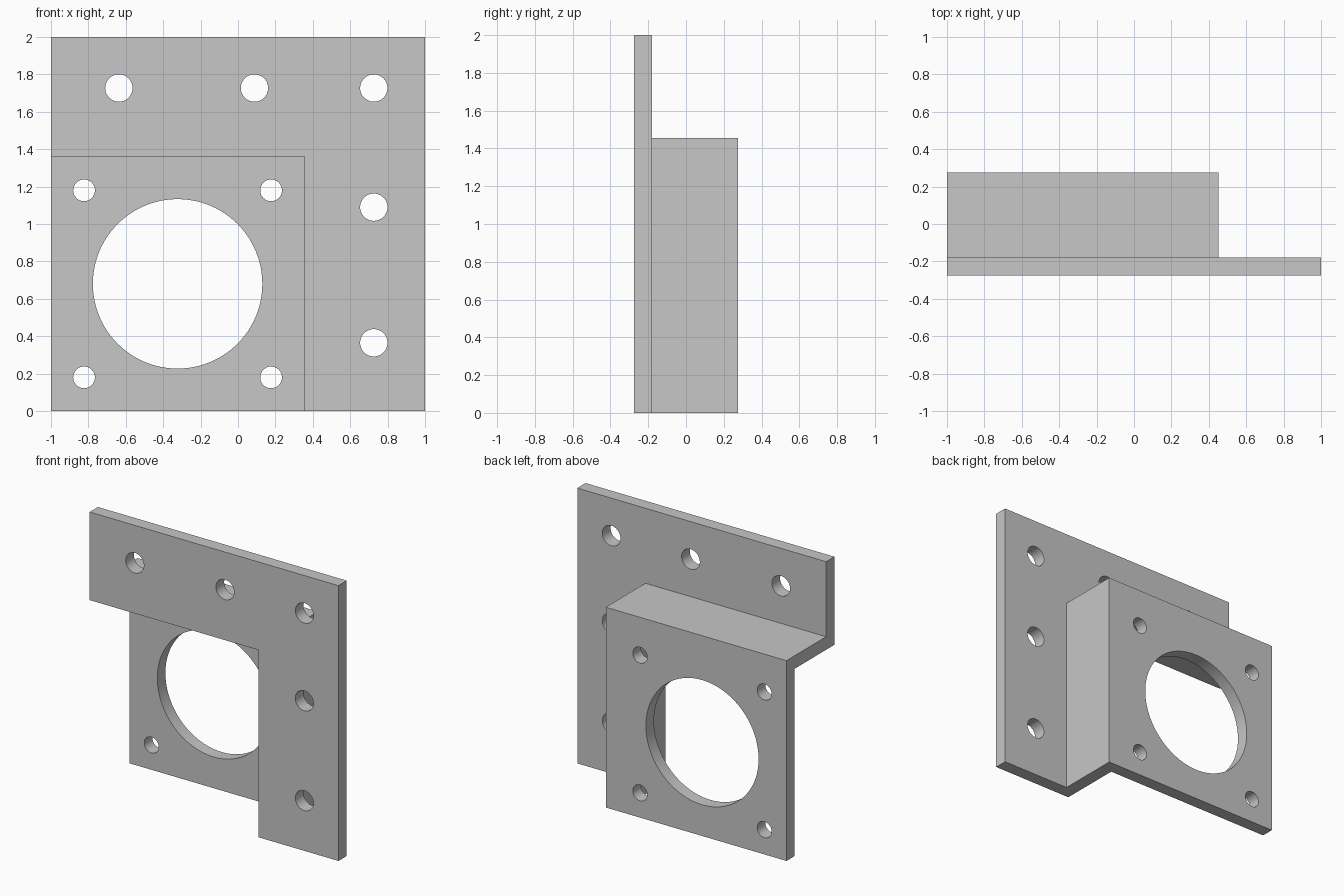
import bpy
import math

default = bpy.data.objects.get("Cube")
if default:
    bpy.data.objects.remove(default, do_unlink=True)

grey = bpy.data.materials.new("light grey")
grey.use_nodes = True
colour = (0.57, 0.57, 0.57, 1)
grey.diffuse_color = colour
grey.node_tree.nodes["Principled BSDF"].inputs["Base Color"].default_value = colour


def box(name, low, high):
    centre = [(a + b) / 2 for a, b in zip(low, high)]
    bpy.ops.mesh.primitive_cube_add(size=1, location=centre)
    ob = bpy.context.object
    ob.name = name
    ob.scale = [b - a for a, b in zip(low, high)]
    bpy.ops.object.transform_apply(location=True, rotation=True, scale=True)
    ob.data.materials.append(grey)
    return ob


def hole(x, z, radius, y, segments):
    bpy.ops.mesh.primitive_cylinder_add(
        vertices=segments, radius=radius, depth=0.2, location=(x, y, z),
        rotation=(math.pi / 2, 0, 0))
    ob = bpy.context.object
    ob.name = "hole_cutter"
    ob.data.materials.append(grey)
    return ob


def combine(target, tool, operation):
    mod = target.modifiers.new("cut", "BOOLEAN")
    mod.operation = operation
    mod.solver = "EXACT"
    mod.object = tool
    bpy.context.view_layer.objects.active = target
    bpy.ops.object.modifier_apply(modifier=mod.name)
    bpy.data.objects.remove(tool, do_unlink=True)


FRONT, FLANGE, PLATE, BACK = -0.275, -0.18, 0.182, 0.275

# Front flange joined to the raised housing
bracket = box("mounting_bracket", (-1, FRONT, 0), (1, FLANGE, 2))
housing = box("housing", (-1, FRONT + 0.03, 0), (0.452, BACK, 1.455))
combine(bracket, housing, "UNION")

# Open pocket that leaves the top wall, side wall and back plate
pocket = box("pocket_cutter", (-1.2, -1, -0.2), (0.356, PLATE, 1.36))
combine(bracket, pocket, "DIFFERENCE")

# Flange bolt holes along the top and the left edge
for x, z in [(-0.637, 1.727), (0.088, 1.727), (0.726, 1.727), (0.726, 1.09), (0.726, 0.365)]:
    combine(bracket, hole(x, z, 0.073, FRONT, 48), "DIFFERENCE")

# Round opening and four screw holes in the back plate
cx, cz = -0.323, 0.68
combine(bracket, hole(cx, cz, 0.453, BACK, 96), "DIFFERENCE")
for dx in (-0.5, 0.5):
    for dz in (-0.5, 0.5):
        combine(bracket, hole(cx + dx, cz + dz, 0.058, BACK, 48), "DIFFERENCE")

# Smooth bores with sharp edges
bpy.ops.object.select_all(action="DESELECT")
bracket.select_set(True)
bpy.context.view_layer.objects.active = bracket
bpy.ops.object.shade_smooth_by_angle(angle=math.radians(30))
